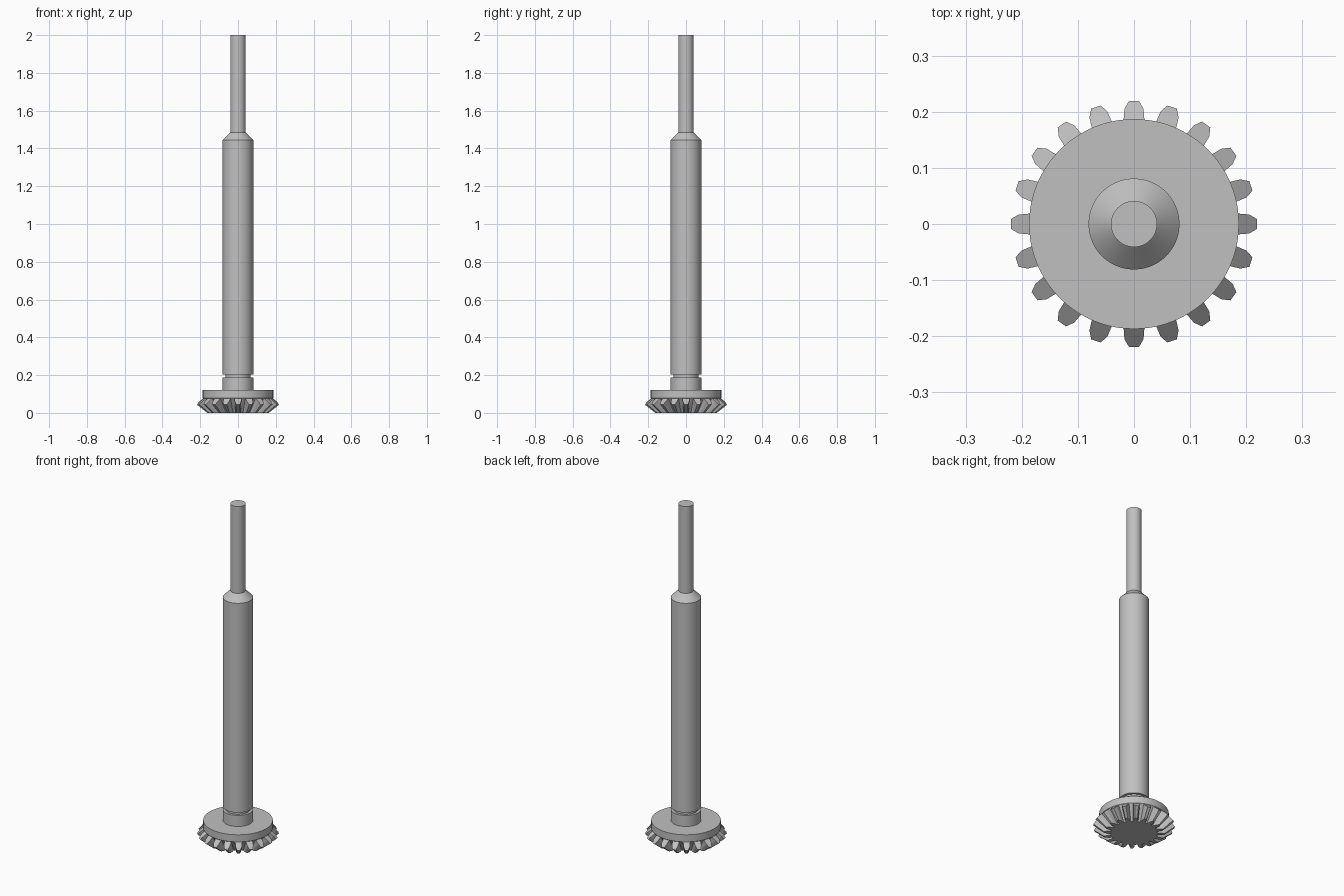
import bpy, bmesh, math
from mathutils import Matrix, Vector

cube = bpy.data.objects.get("Cube")
if cube:
    bpy.data.objects.remove(cube, do_unlink=True)

STEEL = (0.53, 0.53, 0.53, 1)
steel = bpy.data.materials.new("grey steel")
steel.use_nodes = True
steel.diffuse_color = STEEL
steel.node_tree.nodes["Principled BSDF"].inputs["Base Color"].default_value = STEEL


def finish(name, bm, smooth):
    bmesh.ops.remove_doubles(bm, verts=bm.verts, dist=1e-5)
    bmesh.ops.recalc_face_normals(bm, faces=bm.faces)
    mesh = bpy.data.meshes.new(name)
    bm.to_mesh(mesh)
    bm.free()
    obj = bpy.data.objects.new(name, mesh)
    bpy.context.collection.objects.link(obj)
    mesh.materials.append(steel)
    if smooth:
        bpy.ops.object.select_all(action="DESELECT")
        obj.select_set(True)
        bpy.context.view_layer.objects.active = obj
        bpy.ops.object.shade_smooth_by_angle(angle=math.radians(30))
    return obj


def lathe(name, profile, segments=80):
    """Revolve (radius, height) points about the z axis and cap both ends."""
    bm = bmesh.new()
    rings = []
    for r, z in profile:
        rings.append([bm.verts.new((r * math.cos(a), r * math.sin(a), z))
                      for a in (math.tau * i / segments for i in range(segments))])
    for low, high in zip(rings, rings[1:]):
        for i in range(segments):
            j = (i + 1) % segments
            bm.faces.new((low[i], low[j], high[j], high[i]))
    bm.faces.new(rings[0])
    bm.faces.new(rings[-1])
    return finish(name, bm, True)


# Stepped shaft: hub, retaining groove, main barrel, shoulder, thin rod
lathe("shaft", [(0.081, 0.115), (0.081, 0.187), (0.066, 0.187), (0.066, 0.204),
                (0.081, 0.204), (0.081, 1.445), (0.041, 1.485), (0.041, 2.0)])

# Gear blank: root cone below a flat disc
lathe("gear_blank", [(0.125, 0), (0.187, 0.08), (0.187, 0.122)])

# Bevel teeth: sections (root, flank, tip) at the wide and narrow ends
TEETH = 20
HALF_WIDTHS = (0.019, 0.017, 0.009)
WIDE = [(0.180, 0.081), (0.205, 0.060), (0.219, 0.044)]
NARROW = [(0.120, 0), (0.147, 0), (0.163, 0)]


def section(points, scale):
    right = [Vector((r, -w * scale, z)) for (r, z), w in zip(points, HALF_WIDTHS)]
    left = [Vector((v.x, -v.y, v.z)) for v in reversed(right)]
    return right + left


bm = bmesh.new()
for t in range(TEETH):
    turn = Matrix.Rotation(math.tau * t / TEETH, 3, "Z")
    wide = [bm.verts.new(turn @ v) for v in section(WIDE, 1)]
    narrow = [bm.verts.new(turn @ v) for v in section(NARROW, 0.7)]
    bm.faces.new(wide)
    bm.faces.new(narrow)
    for i in range(len(wide)):
        j = (i + 1) % len(wide)
        bm.faces.new((wide[i], wide[j], narrow[j], narrow[i]))
finish("gear_teeth", bm, False)
